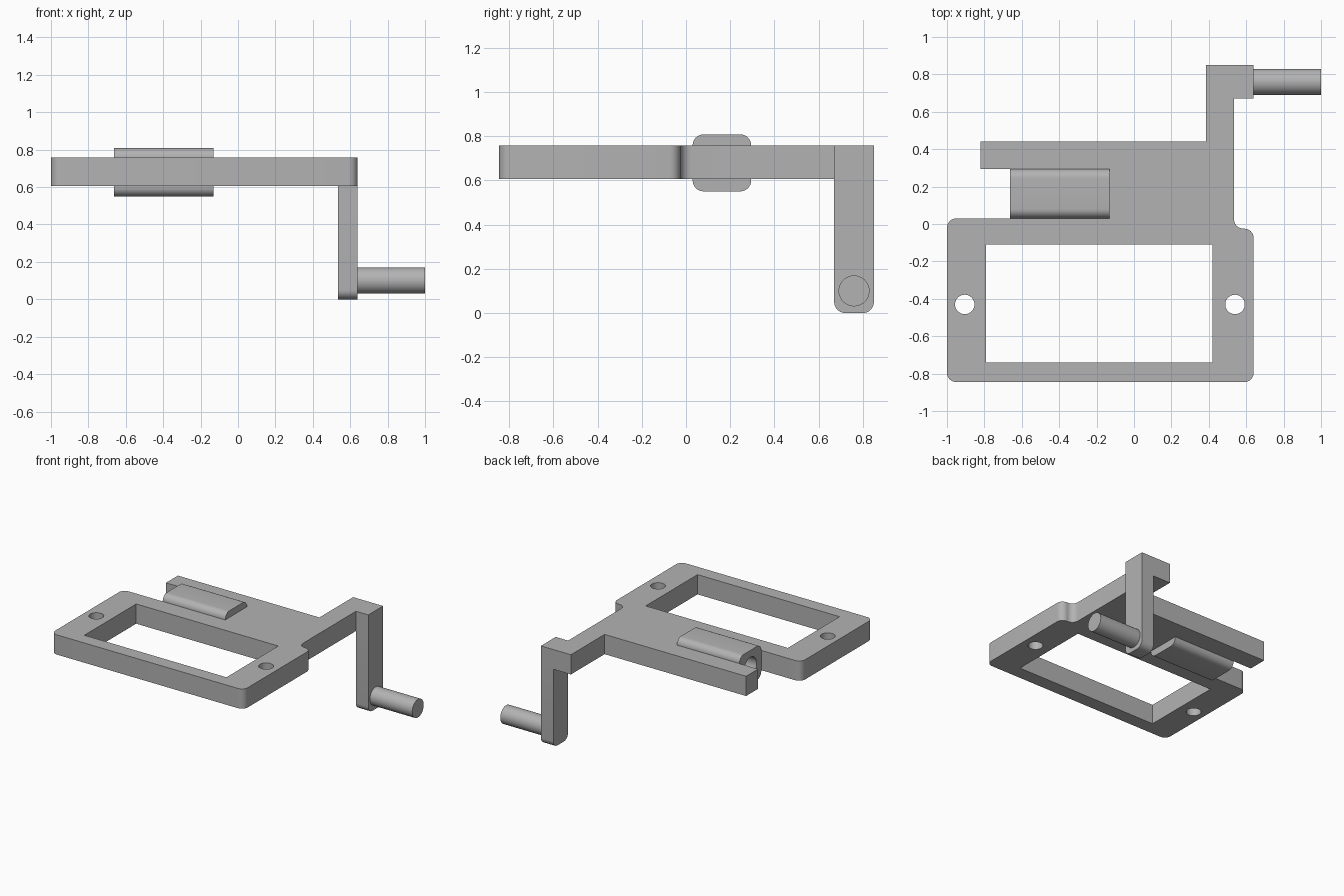
import bpy
from math import sin, cos, pi, radians
from mathutils import Matrix, Vector

cube = bpy.data.objects.get("Cube")
if cube:
    bpy.data.objects.remove(cube, do_unlink=True)

grey = bpy.data.materials.new("plain grey")
grey.use_nodes = True
colour = (0.45, 0.45, 0.45, 1)
grey.diffuse_color = colour
grey.node_tree.nodes["Principled BSDF"].inputs["Base Color"].default_value = colour

BOTTOM, TOP = 0.605, 0.757


def rounded(corners, steps=8):
    """Right-angled outline; each corner is (u, v) or (u, v, radius)."""
    pts = []
    for i, corner in enumerate(corners):
        p = Vector(corner[:2])
        r = corner[2] if len(corner) > 2 else 0
        if not r:
            pts.append(p)
            continue
        d1 = (Vector(corners[i - 1][:2]) - p).normalized()
        d2 = (Vector(corners[(i + 1) % len(corners)][:2]) - p).normalized()
        centre = p + r * (d1 + d2)
        for k in range(steps + 1):
            a = k / steps * pi / 2
            pts.append(centre - r * (d2 * cos(a) + d1 * sin(a)))
    return pts


def box(u0, u1, v0, v1, r=0):
    return rounded([(u0, v0, r), (u1, v0, r), (u1, v1, r), (u0, v1, r)])


def circle(u, v, r, n=40):
    return [Vector((u + r * cos(2 * pi * k / n), v + r * sin(2 * pi * k / n))) for k in range(n)]


def prism(name, loops, lo, hi, along_x=False):
    """Extrude an outline with holes along z, or a y-z outline along x."""
    curve = bpy.data.curves.new(name, "CURVE")
    curve.dimensions = "2D"
    curve.fill_mode = "BOTH"
    curve.extrude = (hi - lo) / 2
    for loop in loops:
        spline = curve.splines.new("POLY")
        spline.points.add(len(loop) - 1)
        for point, co in zip(spline.points, loop):
            point.co = (co.x, co.y, 0, 1)
        spline.use_cyclic_u = True
    obj = bpy.data.objects.new(name, curve)
    bpy.context.collection.objects.link(obj)
    bpy.ops.object.select_all(action="DESELECT")
    obj.select_set(True)
    bpy.context.view_layer.objects.active = obj
    bpy.ops.object.convert(target="MESH")
    obj = bpy.context.object
    # Weld the caps to the walls
    bpy.ops.object.mode_set(mode="EDIT")
    bpy.ops.mesh.select_all(action="SELECT")
    bpy.ops.mesh.remove_doubles(threshold=0.0005)
    bpy.ops.mesh.normals_make_consistent(inside=False)
    bpy.ops.object.mode_set(mode="OBJECT")
    place = Matrix.Translation((0, 0, (lo + hi) / 2))
    if along_x:
        place = Matrix(((0, 0, 1, 0), (1, 0, 0, 0), (0, 1, 0, 0), (0, 0, 0, 1))) @ place
    obj.data.transform(place)
    obj.data.materials.clear()
    obj.data.materials.append(grey)
    bpy.ops.object.shade_smooth_by_angle(angle=radians(30))
    return obj


# Flat plate: window frame, slotted body and hooked arm
R = 0.05
outline = rounded([
    (-1, -0.845, R), (0.64, -0.845, R), (0.64, -0.025, R), (0.535, -0.025, R),
    (0.535, 0.67), (0.64, 0.67), (0.64, 0.85), (0.385, 0.85),
    (0.385, 0.44), (-0.82, 0.44), (-0.82, 0.295), (-0.13, 0.295),
    (-0.13, 0.03), (-1, 0.03, R),
])
window = box(-0.79, 0.42, -0.74, -0.11)
screw_holes = [circle(x, -0.43, 0.052) for x in (-0.905, 0.54)]
prism("frame_plate", [outline, window] + screw_holes, BOTTOM, TOP)

# Bored barrel block in the slot
prism("barrel_block", [box(0.03, 0.295, 0.55, 0.808, R), circle(0.162, 0.68, 0.075)],
      -0.662, -0.13, along_x=True)

# Drop post, rounded at the foot
post = rounded([(0.67, 0, R), (0.85, 0, R), (0.85, BOTTOM), (0.67, BOTTOM)])
prism("drop_post", [post], 0.535, 0.64, along_x=True)

# Round peg sticking out of the post
prism("peg", [circle(0.76, 0.1, 0.07)], 0.64, 1, along_x=True)
